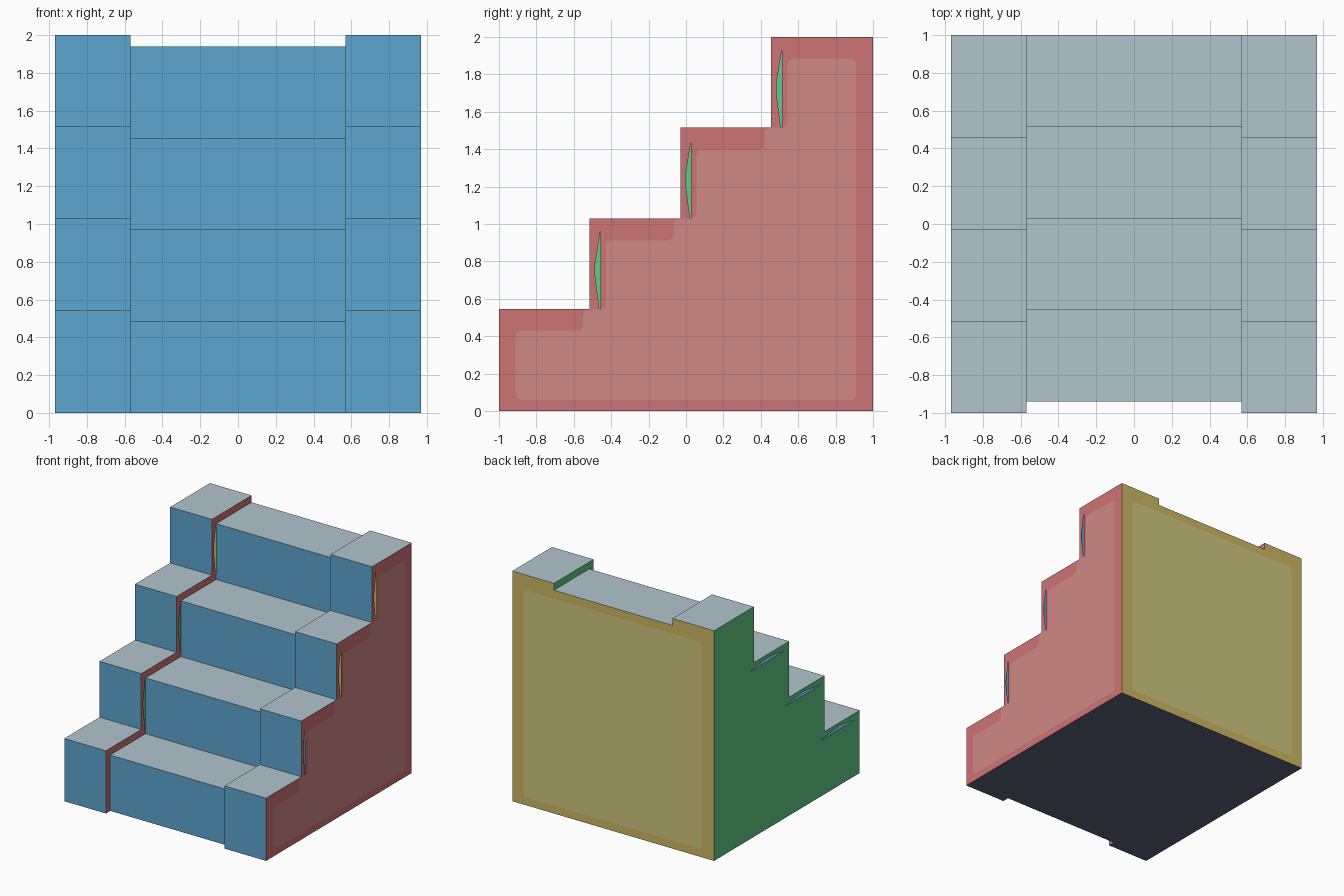
import bpy, bmesh
from mathutils import Vector
from mathutils.geometry import tessellate_polygon

cube = bpy.data.objects.get("Cube")
if cube:
    bpy.data.objects.remove(cube)

HALF, INNER = 0.97, 0.57        # outer half width, half width of the recessed flight
STEP, COUNT, SINK = 0.485, 4, 0.06


def linear(c):
    c /= 255
    return c / 12.92 if c <= 0.04045 else ((c + 0.055) / 1.055) ** 2.4


def material(name, *rgb):
    m = bpy.data.materials.new(name)
    col = (*[linear(c) for c in rgb], 1)
    m.diffuse_color = col
    m.use_nodes = True
    m.node_tree.nodes["Principled BSDF"].inputs["Base Color"].default_value = col
    return m


BLUE = material("riser blue", 92, 166, 208)
GREY = material("tread grey", 177, 197, 205)
RED = material("side red", 205, 115, 115)
PALE_RED = material("pale red", 208, 136, 134)
GREEN = material("side green", 97, 203, 136)
OLIVE = material("back olive", 203, 183, 99)
PALE_OLIVE = material("pale olive", 205, 198, 126)
DARK = material("base slate", 92, 100, 119)


def build(name, mats, polygons):
    """Each polygon is (points, facing direction, material slot)."""
    bm = bmesh.new()
    for pts, facing, slot in polygons:
        f = bm.faces.new([bm.verts.new(p) for p in pts])
        f.normal_update()
        if f.normal.dot(Vector(facing)) < 0:
            f.normal_flip()
        f.material_index = slot
    bmesh.ops.remove_doubles(bm, verts=bm.verts, dist=0.0001)
    me = bpy.data.meshes.new(name)
    bm.to_mesh(me)
    bm.free()
    for m in mats:
        me.materials.append(m)
    ob = bpy.data.objects.new(name, me)
    bpy.context.collection.objects.link(ob)


def corner(i, sink):
    """Front top edge of step i as (y, z)."""
    return -1 + STEP * i + sink, 2 - STEP * (COUNT - 1 - i) - sink


def profile(sink):
    pts, z = [], 0
    for i in range(COUNT):
        y, top = corner(i, sink)
        pts += [(y, z), (y, top)]
        z = top
    return pts + [(1, z)]


def wall(name, mat, x, side, outline, holes):
    """Flat wall at x, pierced by the holes."""
    loops = [[Vector((x, y, z)) for y, z in loop] for loop in [outline] + holes]
    pts = sum(loops, [])
    tris = [([pts[i] for i in t], (side, 0, 0), 0) for t in tessellate_polygon(loops)]
    build(name, [mat], tris)


def rounded(loop, r=0.03):
    out = []
    for i, p in enumerate(loop):
        p = Vector(p)
        a, b = Vector(loop[i - 1]) - p, Vector(loop[(i + 1) % len(loop)]) - p
        a, b = p + a.normalized() * r, p + b.normalized() * r
        out += [a, (a + b) / 4 + p / 2, b]
    return out


outer, sunk = profile(0), profile(SINK)

# Stepped flights: two raised borders and the recessed middle
for name, x0, x1, line in (("right_border_steps", -HALF, -INNER, outer),
                           ("middle_steps", -INNER, INNER, sunk),
                           ("left_border_steps", INNER, HALF, outer)):
    quads = []
    for (ya, za), (yb, zb) in zip(line, line[1:]):
        riser = ya == yb
        quads.append(([(x0, ya, za), (x1, ya, za), (x1, yb, zb), (x0, yb, zb)],
                      (0, -1, 0) if riser else (0, 0, 1), 0 if riser else 1))
    build(name, [BLUE, GREY], quads)

# Thin slits beside the risers and above the treads
riser_slits, tread_slits = [], []
for i in range(COUNT - 1):
    y, top = corner(i + 1, SINK)
    low = top - STEP
    riser_slits.append([(y - 0.002, low + 0.01), (y - 0.002, top - 0.005),
                        (y - 0.032, top - 0.19), (y - 0.032, top - 0.24)])
    front = y - STEP
    tread_slits.append([(front + 0.005, low + 0.002), (y - 0.01, low + 0.002),
                        (y - 0.24, low + 0.032), (front + 0.2, low + 0.032)])

# Outer sides and the narrow inner sides of the borders
side = outer + [(1, 0)]
strip = outer + sunk[::-1]
wall("left_side", RED, HALF, 1, side, riser_slits)
wall("right_side", GREEN, -HALF, -1, side, tread_slits)
wall("right_border_inner_side", RED, -INNER, 1, strip, riser_slits)
wall("left_border_inner_side", GREEN, INNER, -1, strip, tread_slits)

# Pale panel on the left side
panel = [(0.91, 0.06), (-0.91, 0.06)]
for i in range(COUNT):
    y, z = corner(i, 0)
    panel.append((y + 0.087, z - 0.117))
    if i < COUNT - 1:
        n = y + STEP
        panel += [(n - 0.035, z - 0.117), (n - 0.035, z), (n + 0.087, z)]
panel.append((0.91, 2 - 0.117))
wall("left_side_panel", PALE_RED, HALF + 0.003, 1, rounded(panel), [])

# Back wall with its notched top, and its pale panel
low = 2 - SINK
back = [(-HALF, 0), (-HALF, 2), (-INNER, 2), (-INNER, low),
        (INNER, low), (INNER, 2), (HALF, 2), (HALF, 0)]
build("back_wall", [OLIVE], [([(x, 1, z) for x, z in back], (0, 1, 0), 0)])
plate = rounded([(-0.86, 0.07), (-0.86, 1.87), (0.86, 1.87), (0.86, 0.07)])
build("back_panel", [PALE_OLIVE], [([(x, 1.003, z) for x, z in plate], (0, 1, 0), 0)])

# Base
front = SINK - 1
base = [(-HALF, 1), (-HALF, -1), (-INNER, -1), (-INNER, front),
        (INNER, front), (INNER, -1), (HALF, -1), (HALF, 1)]
build("base", [DARK], [([(x, y, 0) for x, y in base], (0, 0, -1), 0)])
